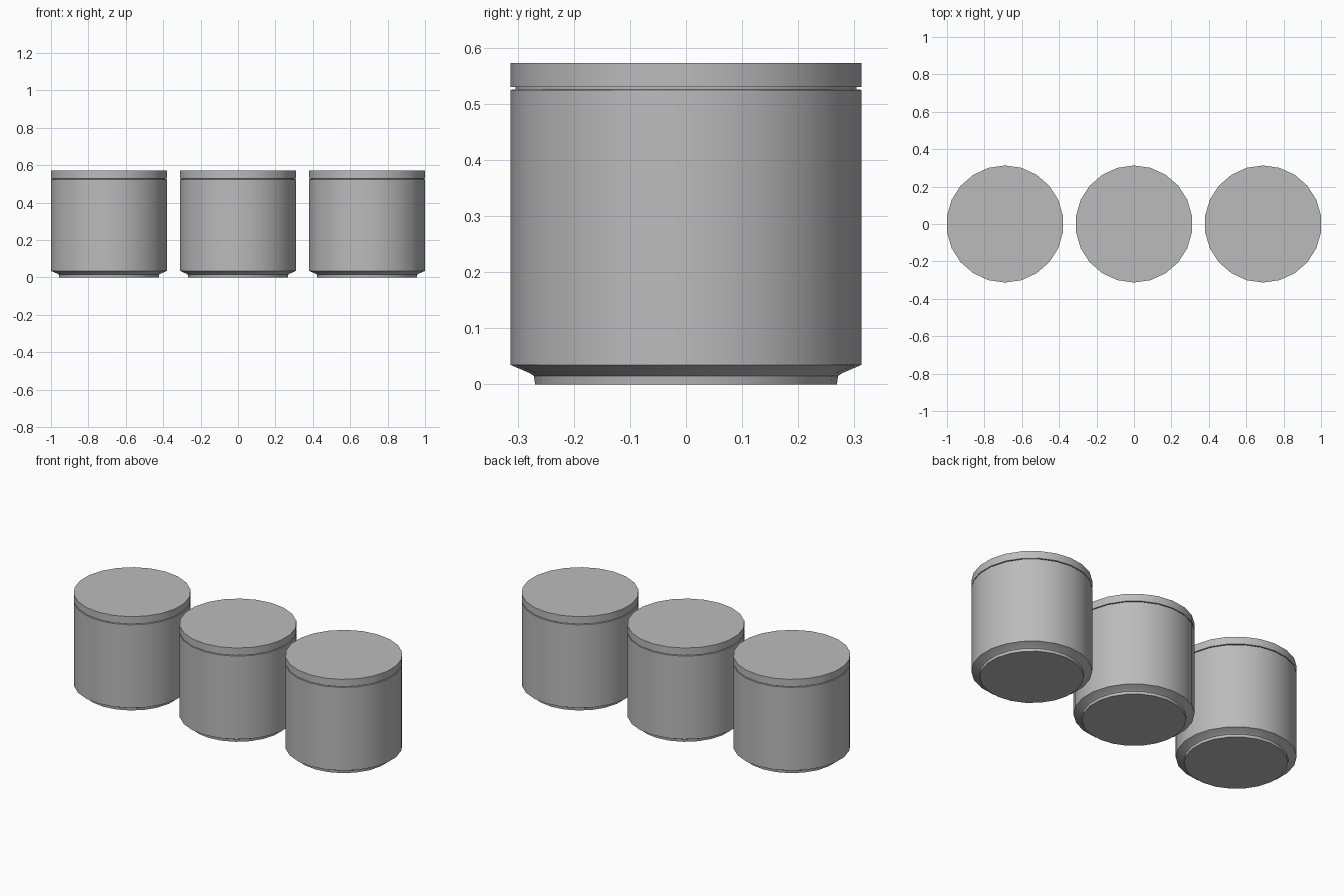
import bpy, bmesh, math

cube = bpy.data.objects.get("Cube")
if cube:
    bpy.data.objects.remove(cube, do_unlink=True)

SIDES = 22
RADIUS = 0.313
SPACING = 0.69

grey = bpy.data.materials.new("plain grey")
grey.use_nodes = True
colour = (0.5, 0.5, 0.5, 1)
grey.diffuse_color = colour
grey.node_tree.nodes["Principled BSDF"].inputs["Base Color"].default_value = colour


def turned(name, profile, x):
    """Closed solid turned about z from (radius, height) points, bottom to top."""
    bm = bmesh.new()
    rings = []
    for r, z in profile:
        ring = []
        for i in range(SIDES):
            a = math.pi / 2 + math.tau * i / SIDES
            ring.append(bm.verts.new((r * math.cos(a), r * math.sin(a), z)))
        rings.append(ring)
    for low, high in zip(rings, rings[1:]):
        for i in range(SIDES):
            j = (i + 1) % SIDES
            bm.faces.new((low[i], low[j], high[j], high[i]))
    bm.faces.new(rings[0][::-1])
    bm.faces.new(rings[-1])
    mesh = bpy.data.meshes.new(name)
    bm.to_mesh(mesh)
    bm.free()
    mesh.materials.append(grey)
    obj = bpy.data.objects.new(name, mesh)
    obj.location.x = x
    bpy.context.collection.objects.link(obj)
    bpy.ops.object.select_all(action="DESELECT")
    obj.select_set(True)
    bpy.context.view_layer.objects.active = obj
    bpy.ops.object.shade_smooth_by_angle(angle=math.radians(30))


# Jar: foot, flared underside, straight wall, narrow neck under the lid
jar = [(0.269, 0), (0.271, 0.015), (0.278, 0.02), (RADIUS, 0.035),
       (RADIUS, 0.525), (0.304, 0.526), (0.304, 0.53)]
# Lid: flat disc as wide as the jar
lid = [(RADIUS, 0.53), (RADIUS, 0.573)]

for side, x in (("right", -SPACING), ("middle", 0), ("left", SPACING)):
    turned(side + "_jar", jar, x)
    turned(side + "_lid", lid, x)
